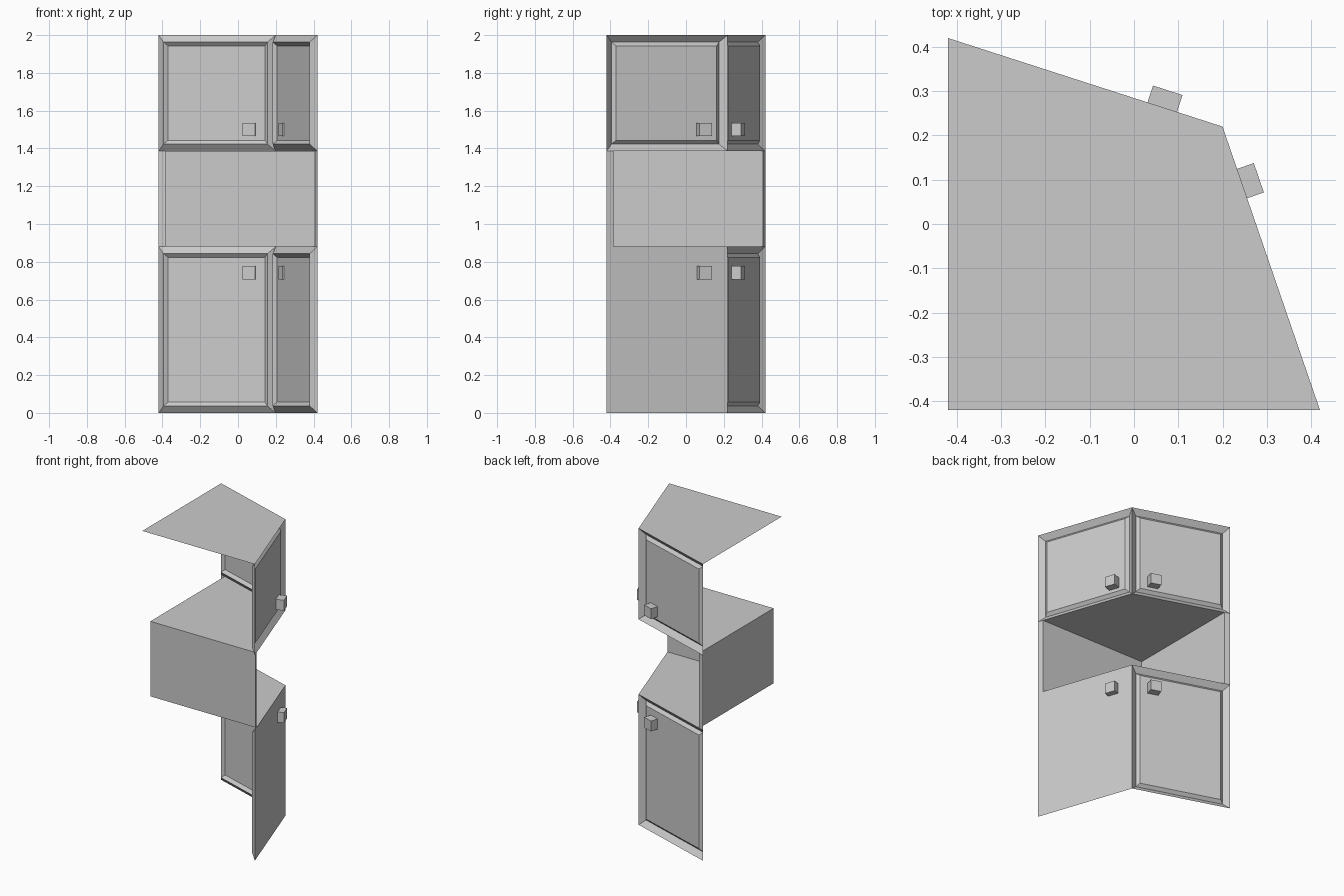
import bpy
from mathutils import Vector

if "Cube" in bpy.data.objects:
    bpy.data.objects.remove(bpy.data.objects["Cube"])

# Cabinet footprint: left end, front ridge, right end, back corner
A, B, C, D = (Vector(p) for p in ((-0.42, 0.42, 0), (0.2, 0.22, 0), (0.42, -0.42, 0), (-0.42, -0.42, 0)))
UP = Vector((0, 0, 1))
Z_LOW, Z_MID, Z_TOP = 0.88, 1.386, 2.0
RIM = 0.037


def add_mesh(name, verts, faces):
    mesh = bpy.data.meshes.new(name)
    mesh.from_pydata([tuple(v) for v in verts], [], faces)
    ob = bpy.data.objects.new(name, mesh)
    bpy.context.collection.objects.link(ob)
    return ob


def axes(p, q):
    """Direction along the edge and outward normal."""
    t = (q - p).normalized()
    n = t.cross(UP)
    return t, n if n.y + n.x > 0 else -n


def sheet(name, p, q, z0, z1):
    return add_mesh(name, [p + UP * z0, q + UP * z0, q + UP * z1, p + UP * z1], [(0, 1, 2, 3)])


def slab(name, pts, z):
    return add_mesh(name, [p + UP * z for p in pts], [tuple(range(len(pts)))])


def door(name, p, q, z0, z1):
    """Panel with mitred rim: slopes into a groove, then back out to the panel."""
    t, n = axes(p, q)
    verts, faces = [], []
    for inset, depth in ((0, 0), (RIM, 0.03), (0.057, 0.012)):
        a = p + t * inset - n * depth
        b = q - t * inset - n * depth
        lo, hi = UP * (z0 + inset), UP * (z1 - inset)
        verts += [a + lo, b + lo, b + hi, a + hi]
    for r in (0, 4):
        for i in range(4):
            j = (i + 1) % 4
            faces.append((r + i, r + j, r + 4 + j, r + 4 + i))
    faces.append((8, 9, 10, 11))
    return add_mesh(name, verts, faces)


def knob(name, end, dist, z):
    """Small block that passes slightly through the door, near the ridge."""
    t, n = axes(B, end)
    c = B + t * dist + UP * z
    h = 0.035
    verts = [c + t * x + n * y + UP * w
             for y in (-0.02, 0.04)
             for x, w in ((-h, -h), (h, -h), (h, h), (-h, h))]
    faces = [(0, 1, 2, 3), (4, 5, 6, 7)]
    faces += [(i, (i + 1) % 4, (i + 1) % 4 + 4, i + 4) for i in range(4)]
    return add_mesh(name, verts, faces)


# Doors and knobs
for side, p, q, end, dist in (("left", A, B, A, 0.143), ("right", B, C, C, 0.136)):
    for level, z0, z1, kz in (("lower", 0, Z_LOW, 0.742), ("upper", Z_MID, Z_TOP, 1.5)):
        door(f"{level}_{side}_door", p, q, z0, z1)
        knob(f"{level}_{side}_knob", end, dist, kz)

# Flat facing over the lower right door
sheet("lower_right_facing", B, C, 0.0, Z_LOW)

# Open niche: back walls, jambs, floor and ceiling
A2 = A + axes(A, B)[0] * RIM
C2 = C + axes(C, B)[0] * RIM
D2 = Vector((A2.x, C2.y, 0))
sheet("niche_left_wall", A2, D2, Z_LOW, Z_MID)
sheet("niche_back_wall", D2, C2, Z_LOW, Z_MID)
sheet("left_jamb", A, A2, Z_LOW, Z_MID)
sheet("right_jamb", C2, C, Z_LOW, Z_MID)
slab("niche_floor", (A2, D2, C2, B), Z_LOW)
slab("niche_ceiling", (A2, D2, C2, B), Z_MID)

# Top board
slab("top_board", (A, D, C, B), Z_TOP)

# Consistent outward winding for the solid knobs
import bmesh
for ob in bpy.data.objects:
    if ob.name.endswith("knob"):
        bm = bmesh.new()
        bm.from_mesh(ob.data)
        bmesh.ops.recalc_face_normals(bm, faces=bm.faces)
        bm.to_mesh(ob.data)
        bm.free()
